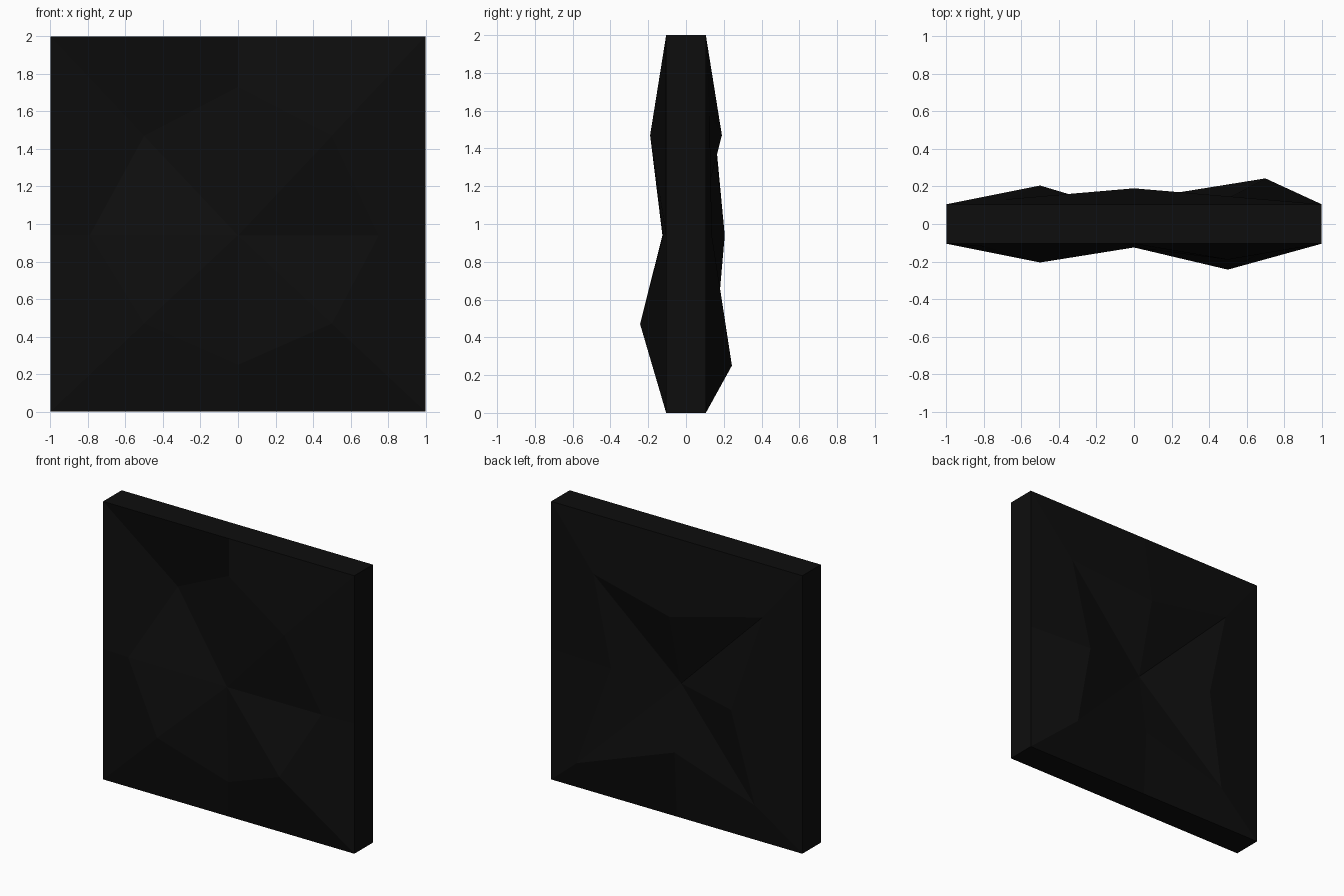
import bpy, bmesh

if "Cube" in bpy.data.objects:
    bpy.data.objects.remove(bpy.data.objects["Cube"])

MID = 0.94   # height of the central crease lines
HALF = 0.105  # half thickness at the rim

mat = bpy.data.materials.new("near_black")
mat.diffuse_color = (0.004, 0.004, 0.004, 1)
mat.use_nodes = True
mat.node_tree.nodes["Principled BSDF"].inputs["Base Color"].default_value = mat.diffuse_color

# Rim outline, running corner / edge middle around the slab (x, z)
RIM = [(-1, 0), (0, 0), (1, 0), (1, MID), (1, 2), (0, 2), (-1, 2), (-1, MID)]

# Inner ring (x, y, z) in the same order, and the centre point of each face
FRONT = [(-0.5, -0.205, 0.47), (0, -0.11, 0.25), (0.5, -0.243, 0.47), (0.75, -0.12, MID),
         (0.5, -0.19, 1.47), (0, -0.105, 1.73), (-0.5, 0.03, 1.47), (-0.79, -0.12, MID)]
BACK = [(-0.65, 0.147, 0.27), (0, 0.13, 0.47), (0.7, 0.243, 0.25), (0.5, 0.137, MID),
        (0.65, 0.125, 1.58), (0, 0.19, 1.47), (-0.7, 0.13, 1.63), (-0.5, 0.205, MID)]

bm = bmesh.new()


def faceted_side(rim_y, ring, centre_y):
    """One faceted side: frame quads around a star of triangles."""
    rim = [bm.verts.new((x, rim_y, z)) for x, z in RIM]
    inner = [bm.verts.new(p) for p in ring]
    centre = bm.verts.new((0, centre_y, MID))
    for i in range(8):
        j = (i + 1) % 8
        bm.faces.new((rim[i], rim[j], inner[j], inner[i]))
        bm.faces.new((inner[i], inner[j], centre))
    return rim


# Front and back sides, joined by the flat rim
front = faceted_side(-HALF, FRONT, -0.125)
back = faceted_side(HALF, BACK, 0.055)
for i in range(8):
    j = (i + 1) % 8
    bm.faces.new((front[i], front[j], back[j], back[i]))
bmesh.ops.recalc_face_normals(bm, faces=bm.faces[:])

mesh = bpy.data.meshes.new("faceted_panel")
bm.to_mesh(mesh)
bm.free()
mesh.materials.append(mat)
panel = bpy.data.objects.new("faceted_panel", mesh)
bpy.context.collection.objects.link(panel)
